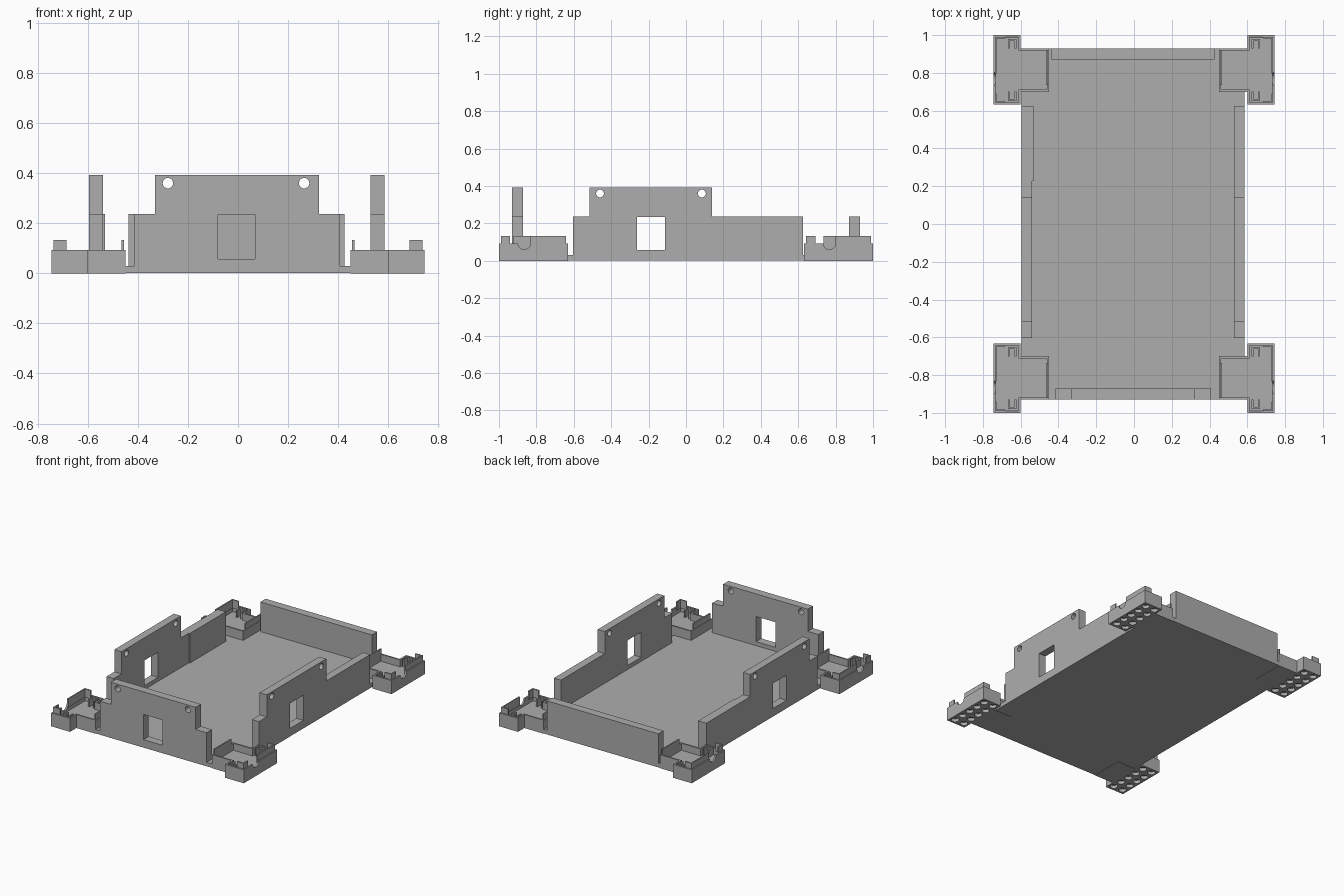
import bpy, bmesh, math
from mathutils import Matrix, Vector

cube = bpy.data.objects.get("Cube")
if cube:
    bpy.data.objects.remove(cube, do_unlink=True)

GREY = (0.42, 0.42, 0.42, 1)
grey = bpy.data.materials.new("plain grey")
grey.use_nodes = True
grey.diffuse_color = GREY
grey.node_tree.nodes["Principled BSDF"].inputs["Base Color"].default_value = GREY


def finish(name, bm):
    bmesh.ops.recalc_face_normals(bm, faces=bm.faces)
    mesh = bpy.data.meshes.new(name)
    bm.to_mesh(mesh)
    bm.free()
    mesh.materials.append(grey)
    ob = bpy.data.objects.new(name, mesh)
    bpy.context.collection.objects.link(ob)
    return ob


def add_box(bm, x0, x1, y0, y1, z0, z1):
    size = Vector((abs(x1 - x0), abs(y1 - y0), abs(z1 - z0)))
    mid = Vector(((x0 + x1) / 2, (y0 + y1) / 2, (z0 + z1) / 2))
    bmesh.ops.create_cube(bm, size=1, matrix=Matrix.Translation(mid) @ Matrix.Diagonal((*size, 1)))


def add_cylinder(bm, centre, radius, depth, axis="Z"):
    turn = {"X": Matrix.Rotation(math.pi / 2, 4, "Y"),
            "Y": Matrix.Rotation(math.pi / 2, 4, "X"), "Z": Matrix()}[axis]
    bmesh.ops.create_cone(bm, cap_ends=True, segments=24, radius1=radius, radius2=radius,
                          depth=depth, matrix=Matrix.Translation(centre) @ turn)


def prism(bm, points, offset):
    """Extrude a flat outline; returns the far cap."""
    face = bm.faces.new([bm.verts.new(p) for p in points])
    ret = bmesh.ops.extrude_face_region(bm, geom=[face], use_keep_orig=True)
    moved = [g for g in ret["geom"] if isinstance(g, bmesh.types.BMVert)]
    bmesh.ops.translate(bm, verts=moved, vec=offset)
    bmesh.ops.recalc_face_normals(bm, faces=bm.faces)
    return next(g for g in ret["geom"] if isinstance(g, bmesh.types.BMFace))


def cut(ob, cutter_bm):
    cutter = finish("cutter", cutter_bm)
    cutter.hide_render = True
    mod = ob.modifiers.new("cut", "BOOLEAN")
    mod.operation, mod.solver, mod.object = "DIFFERENCE", "EXACT", cutter
    graph = bpy.context.evaluated_depsgraph_get()
    mesh = bpy.data.meshes.new_from_object(ob.evaluated_get(graph))
    ob.modifiers.clear()
    ob.data = mesh
    bpy.data.objects.remove(cutter, do_unlink=True)


# Base plate
bm = bmesh.new()
add_box(bm, -0.595, 0.585, -0.93, 0.93, 0.002, 0.03)
finish("base_plate", bm)

LOW, HIGH = 0.237, 0.392


def stepped_wall(name, ends, raised, holes, window, place, offset, axis):
    """Wall with a raised middle, two screw holes and a window."""
    (a, b), (c, d) = ends, raised
    outline = [(a, 0.01), (b, 0.01), (b, LOW), (d, LOW), (d, HIGH), (c, HIGH), (c, LOW), (a, LOW)]
    bm = bmesh.new()
    prism(bm, [place(u, z) for u, z in outline], offset)
    wall = finish(name, bm)
    bm = bmesh.new()
    half = offset / 2
    for u in holes:
        add_cylinder(bm, place(u, 0.36) + half, 0.021, 0.2, axis)
    p, q = place(window[0], 0.058) - offset, place(window[1], 0.234) + offset * 2
    add_box(bm, p.x, q.x, p.y, q.y, p.z, q.z)
    cut(wall, bm)


# Upright walls
stepped_wall("front_wall", (-0.415, 0.408), (-0.332, 0.323), (-0.28, 0.264), (-0.08, 0.068),
             lambda u, z: Vector((u, -0.93, z)), Vector((0, 0.058, 0)), "Y")
for side, x in (("left", 0.53), ("right", -0.595)):
    stepped_wall(side + "_wall", (-0.603, 0.625), (-0.517, 0.14), (-0.46, 0.085), (-0.262, -0.112),
                 lambda u, z: Vector((x, u, z)), Vector((0.055, 0, 0)), "X")
bm = bmesh.new()
add_box(bm, -0.437, 0.425, 0.872, 0.93, 0.01, LOW)
finish("back_wall", bm)
bm = bmesh.new()
add_box(bm, -0.542, -0.532, 0.228, 0.625, 0.01, LOW)
finish("right_wall_thickening", bm)

RIM, FLOOR, LIP = 0.094, 0.045, 0.133


def corner_tray(name, sx, sy):
    start = 0.632 if sy > 0 else -1.0      # frontmost edge of the tray
    end = start + 0.368
    near, far = sorted((sy * 0.7, sy * 0.93))

    # T-shaped tray with a sunken floor
    outline = [(0.6, start), (0.745, start), (0.745, end), (0.6, end),
               (0.6, far), (0.45, far), (0.45, near), (0.6, near)]
    bm = bmesh.new()
    top = prism(bm, [(sx * x, y, 0) for x, y in outline], (0, 0, RIM))
    bmesh.ops.inset_individual(bm, faces=[top], thickness=0.016)
    bmesh.ops.inset_individual(bm, faces=[top], thickness=0.0002, depth=FLOOR - RIM)
    tray = finish(name + "_tray", bm)

    # Stud sockets below and a cable notch in the outer wall
    bm = bmesh.new()
    for i in range(2):
        for j in range(5):
            add_cylinder(bm, (sx * (0.636 + 0.073 * i), start + 0.038 + 0.073 * j, 0), 0.025, 0.044)
    add_cylinder(bm, (sx * 0.745, start + 0.135, RIM + 0.001), 0.034, 0.06, "X")
    cut(tray, bm)

    # Raised lips on the rim, returning round the outer corners
    bm = bmesh.new()
    for y0, y1 in ((0.01, 0.06), (0.165, 0.358)):
        add_box(bm, sx * 0.728, sx * 0.737, start + y0, start + y1, RIM - 0.02, LIP)
    for y0 in (0.01, 0.349):
        add_box(bm, sx * 0.684, sx * 0.737, start + y0, start + y0 + 0.009, RIM - 0.02, LIP)
    add_box(bm, sx * 0.456, sx * 0.465, sy * 0.735, sy * 0.922, RIM - 0.02, LIP)
    finish(name + "_lips", bm)

    # U-shaped clips standing on the floor at both ends
    bm = bmesh.new()
    for y, way in ((start + 0.02, 1), (end - 0.02, -1)):
        for x in (0.622, 0.658):
            add_box(bm, sx * x, sx * (x + 0.01), y, y + way * 0.05, FLOOR - 0.005, RIM)
        add_box(bm, sx * 0.622, sx * 0.668, y, y + way * 0.01, FLOOR - 0.005, RIM)
    finish(name + "_clips", bm)


# Corner trays
for side, sx in (("left", 1), ("right", -1)):
    for end_name, sy in (("front", -1), ("back", 1)):
        corner_tray(end_name + "_" + side, sx, sy)
